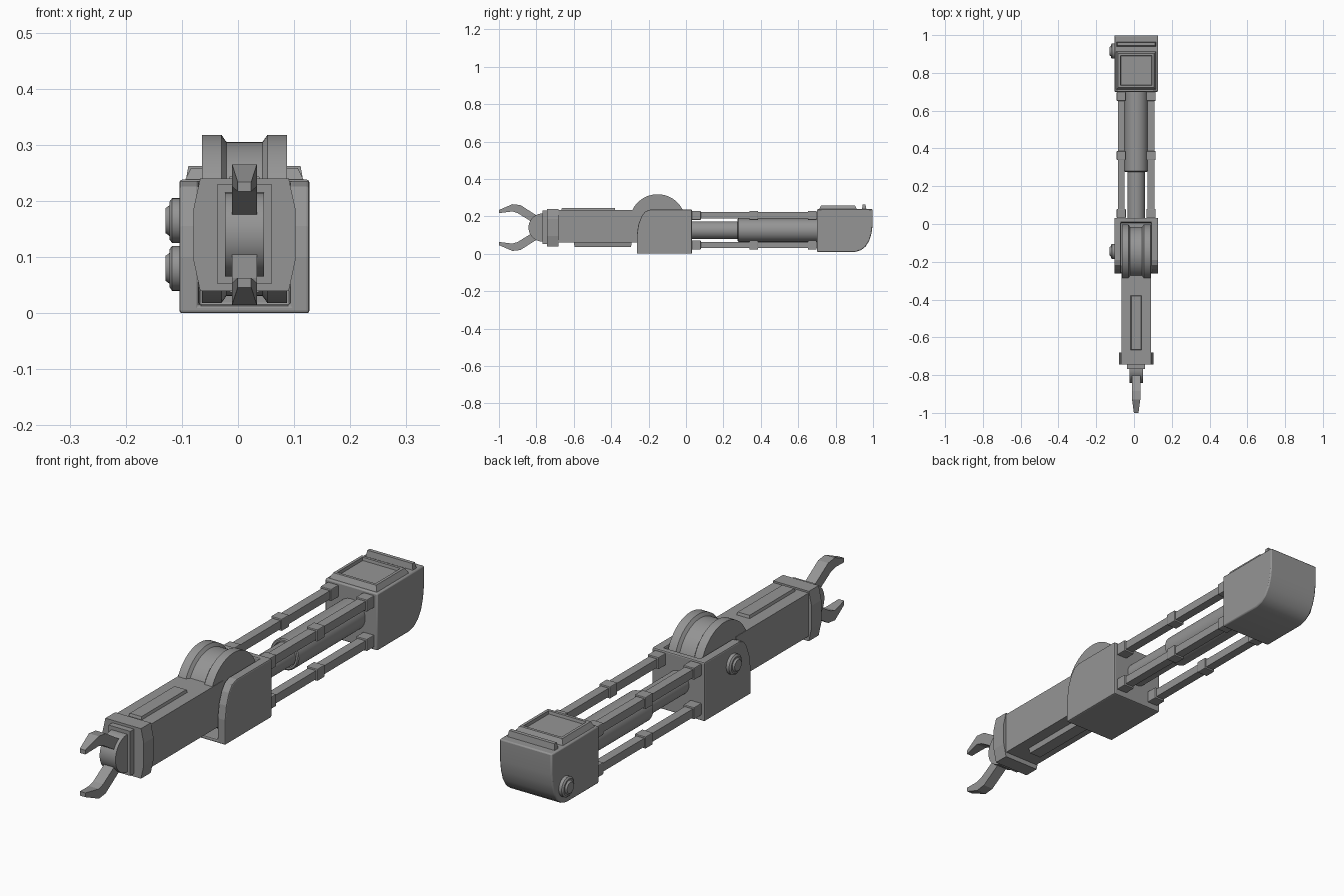
import bpy, bmesh, math
from mathutils import Matrix, Vector

if "Cube" in bpy.data.objects:
    bpy.data.objects.remove(bpy.data.objects["Cube"], do_unlink=True)

CX = 0.0115  # plane of symmetry of the arm
grey = bpy.data.materials.new("matt grey")
grey.use_nodes = True
grey.diffuse_color = (0.3, 0.3, 0.3, 1)
grey.node_tree.nodes["Principled BSDF"].inputs["Base Color"].default_value = (0.3, 0.3, 0.3, 1)


def finish(name, bm, bevel=0.0, smooth=False):
    bmesh.ops.recalc_face_normals(bm, faces=bm.faces)
    mesh = bpy.data.meshes.new(name)
    bm.to_mesh(mesh)
    bm.free()
    mesh.materials.append(grey)
    ob = bpy.data.objects.new(name, mesh)
    bpy.context.collection.objects.link(ob)
    if smooth:
        bpy.ops.object.select_all(action="DESELECT")
        ob.select_set(True)
        bpy.context.view_layer.objects.active = ob
        bpy.ops.object.shade_smooth_by_angle(angle=math.radians(35))
    if bevel:
        mod = ob.modifiers.new("edges", "BEVEL")
        mod.width = bevel
        mod.segments = 2
        mod.limit_method = "ANGLE"
        mod.angle_limit = math.radians(40)
    return ob


def box(name, half_x, y, z, x=CX, bevel=0.0):
    bm = bmesh.new()
    bmesh.ops.create_cube(bm, size=1)
    for v in bm.verts:
        v.co = (x + v.co.x * 2 * half_x,
                y[0] + (v.co.y + 0.5) * (y[1] - y[0]),
                z[0] + (v.co.z + 0.5) * (z[1] - z[0]))
    return finish(name, bm, bevel)


def extrude(name, points, to_3d, offset, bevel=0.0, shape=None, smooth=False):
    bm = bmesh.new()
    face = bm.faces.new([bm.verts.new(to_3d(a, b)) for a, b in points])
    new = bmesh.ops.extrude_face_region(bm, geom=[face])["geom"]
    bmesh.ops.translate(bm, vec=offset, verts=[g for g in new if isinstance(g, bmesh.types.BMVert)])
    if shape:
        for v in bm.verts:
            shape(v)
    return finish(name, bm, bevel, smooth)


def side_shape(name, points, half_x, **kw):
    # outline in y and z, extruded across the width
    return extrude(name, points, lambda y, z: (CX - half_x, y, z), (2 * half_x, 0, 0), **kw)


def lathe(name, profile, centre, axis, steps=48):
    # profile of (distance along axis, radius)
    bm = bmesh.new()
    rot = Vector((0, 0, 1)).rotation_difference(Vector(axis)).to_matrix()
    verts = [bm.verts.new(rot @ Vector((r, 0, d))) for d, r in profile]
    edges = [bm.edges.new(pair) for pair in zip(verts, verts[1:])]
    bmesh.ops.spin(bm, geom=verts + edges, cent=(0, 0, 0), axis=axis,
                   angle=2 * math.pi, steps=steps, use_duplicate=False)
    bmesh.ops.remove_doubles(bm, verts=bm.verts, dist=1e-5)
    bmesh.ops.translate(bm, vec=centre, verts=bm.verts)
    return finish(name, bm, smooth=True)


def panel(name, half_x, y, z, slope, rim=0.0, depth=0.0):
    # sloped plate with an optional sunken middle
    bm = bmesh.new()
    face = bm.faces.new([bm.verts.new((CX + sx * half_x, yy, z[0])) for sx, yy in
                         ((-1, y[0]), (1, y[0]), (1, y[1]), (-1, y[1]))])
    new = bmesh.ops.extrude_face_region(bm, geom=[face])["geom"]
    top = [g for g in new if isinstance(g, bmesh.types.BMFace)][0]
    mid = (y[0] + y[1]) / 2
    for v in top.verts:
        v.co.z = z[1]
        v.co.x -= math.copysign(slope, v.co.x - CX)
        v.co.y -= math.copysign(slope, v.co.y - mid)
    if rim:
        bmesh.ops.recalc_face_normals(bm, faces=bm.faces)
        bmesh.ops.inset_region(bm, faces=[top], thickness=rim)
        bmesh.ops.inset_region(bm, faces=[top], thickness=0.003, depth=-depth)
    return finish(name, bm)


# Elbow housing: rounded block with a slot for the wheel
housing = side_shape("elbow_housing", [
    (-0.263, 0.0), (-0.263, 0.10), (-0.255, 0.155), (-0.238, 0.2), (-0.218, 0.226),
    (-0.19, 0.236), (0.032, 0.236), (0.032, 0.0)], 0.116)
cutter = box("slot_cutter", 0.081, (-0.4, 0.008), (0.014, 0.4))
cutter.hide_render = True
mod = housing.modifiers.new("slot", "BOOLEAN")
mod.operation, mod.solver, mod.object = "DIFFERENCE", "EXACT", cutter
bpy.context.view_layer.objects.active = housing
bpy.ops.object.modifier_apply(modifier="slot")
bpy.data.objects.remove(cutter, do_unlink=True)
mod = housing.modifiers.new("edges", "BEVEL")
mod.width, mod.segments, mod.limit_method = 0.005, 2, "ANGLE"
mod.angle_limit = math.radians(40)

# Grooved elbow wheel
lathe("elbow_wheel", [
    (-0.076, 0), (-0.076, 0.15), (-0.041, 0.15), (-0.032, 0.137), (0.032, 0.137),
    (0.041, 0.15), (0.076, 0.15), (0.076, 0)], (CX, -0.152, 0.168), (1, 0, 0), 64)

# Stepped pivot caps on one flank
for name, y, z in (("elbow_pivot_cap", -0.145, 0.165), ("shoulder_pivot_cap", 0.915, 0.08)):
    lathe(name, [(0, 0.04), (0.013, 0.04), (0.018, 0.033), (0.018, 0.027),
                 (0.025, 0.022), (0.025, 0)], (-0.1045, y, z), (-1, 0, 0), 32)

# Shoulder block with rounded lower rear edge
side_shape("shoulder_block", [
    (0.70, 0.01), (0.905, 0.01), (0.935, 0.019), (0.96, 0.038), (0.98, 0.07),
    (0.992, 0.11), (0.998, 0.155), (0.998, 0.238), (0.70, 0.238)],
    0.116, bevel=0.005, smooth=True)
panel("shoulder_top_panel", 0.107, (0.71, 0.915), (0.235, 0.259), 0.012, 0.016, 0.012)
panel("shoulder_ridge", 0.105, (0.94, 0.965), (0.235, 0.262), 0.005)

# Piston: thin rod sliding in a thick hollow sleeve
lathe("piston_rod", [(0, 0), (0, 0.047), (0.30, 0.047), (0.30, 0)], (CX, 0.02, 0.126), (0, 1, 0))
lathe("piston_sleeve", [(0.02, 0), (0.02, 0.05), (0, 0.05), (0, 0.058), (0.004, 0.062),
                        (0.43, 0.062), (0.43, 0)], (CX, 0.276, 0.126), (0, 1, 0))

# Four square guide rods with clamps
for side, sx in (("right", -1), ("left", 1)):
    for level, z in (("upper", 0.205), ("lower", 0.047)):
        x = CX + sx * 0.079
        box(f"{side}_{level}_guide_rod", 0.018, (0.02, 0.71), (z - 0.017, z + 0.017), x)
        for i, y in enumerate((0.055, 0.362, 0.675)):
            box(f"{side}_{level}_clamp_{i + 1}", 0.024, (y - 0.023, y + 0.024),
                (z - 0.024, z + 0.024), x, 0.003)

# Forearm with raised top and bottom strips
box("forearm", 0.078, (-0.70, -0.22), (0.06, 0.233))
panel("forearm_top_strip", 0.03, (-0.668, -0.377), (0.23, 0.244), 0.004)
panel("forearm_bottom_strip", 0.03, (-0.60, -0.29), (0.063, 0.037), 0.004)

# Wrist collar, wider at mid height
half = [(0.079, 0.04), (0.091, 0.095), (0.091, 0.185), (0.079, 0.24)]
ring = [(CX + x, z) for x, z in half] + [(CX - x, z) for x, z in reversed(half)]
extrude("wrist_collar", ring, lambda x, z: (x, -0.743, z), (0, 0.062, 0))
box("wrist_plate", 0.048, (-0.767, -0.73), (0.052, 0.23))

# Gripper knuckle
lathe("gripper_knuckle", [(-0.035, 0), (-0.035, 0.075), (0.035, 0.075), (0.035, 0)],
      (CX, -0.767, 0.14), (1, 0, 0))


# Two bent fingers, tapering to the tip
def taper(v):
    if v.co.y < -0.95:
        v.co.x = CX + (v.co.x - CX) * 0.55


finger = [(-0.79, 0.20), (-0.81, 0.212), (-0.885, 0.26), (-0.928, 0.265), (-1.0, 0.234),
          (-1.0, 0.217), (-0.928, 0.226), (-0.90, 0.217), (-0.83, 0.174), (-0.79, 0.155)]
side_shape("upper_finger", finger, 0.022, shape=taper)
side_shape("lower_finger", [(y, 0.28 - z) for y, z in finger], 0.022, shape=taper)
